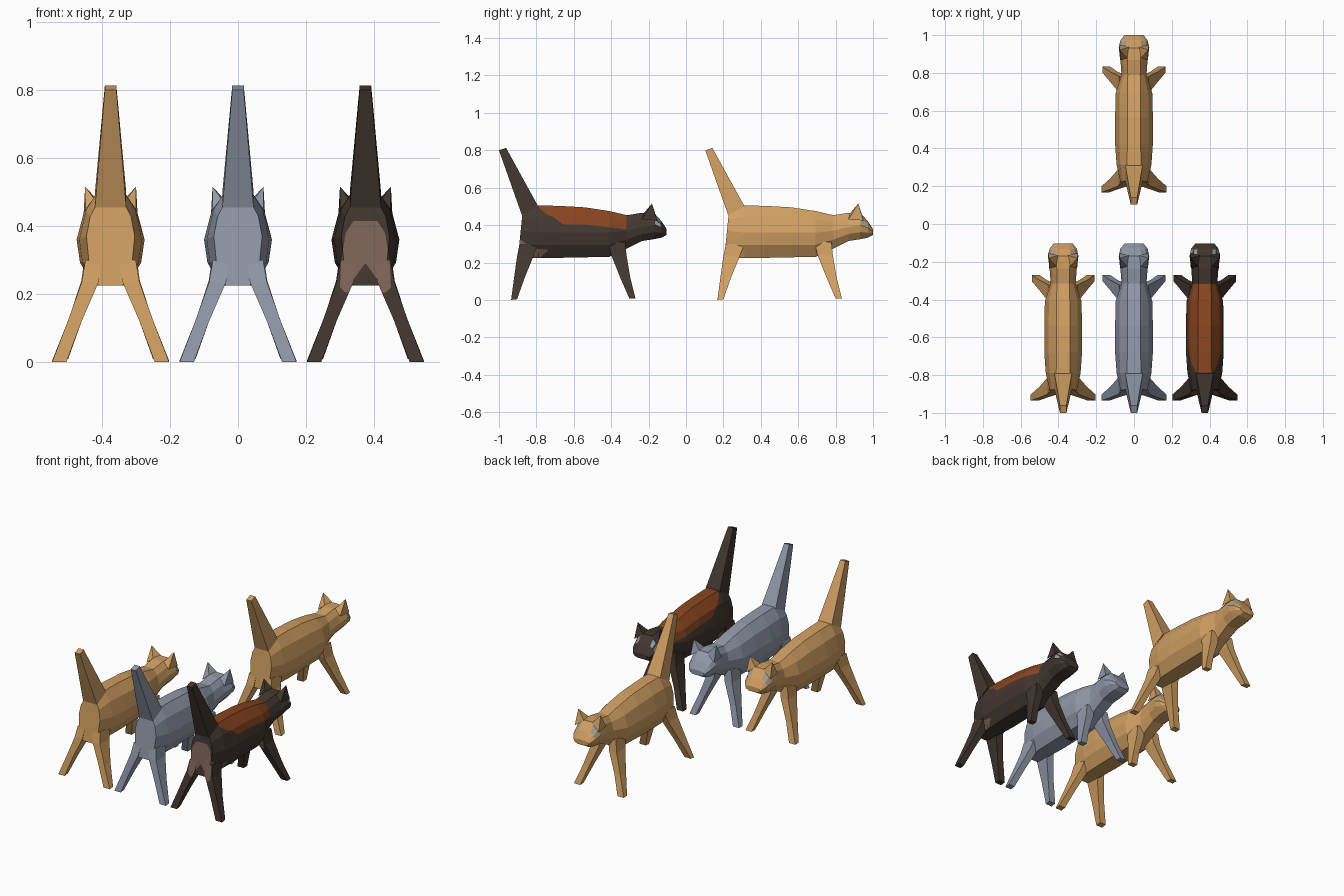
import bpy, bmesh
from mathutils import Vector

if "Cube" in bpy.data.objects:
    bpy.data.objects.remove(bpy.data.objects["Cube"])


def material(name, rgb):
    m = bpy.data.materials.new(name)
    m.diffuse_color = (*rgb, 1)
    m.use_nodes = True
    m.node_tree.nodes["Principled BSDF"].inputs["Base Color"].default_value = m.diffuse_color
    return m


TAN = material("tan fur", (0.64, 0.35, 0.125))
GREY = material("grey fur", (0.29, 0.32, 0.40))
DARK = material("dark brown fur", (0.055, 0.038, 0.03))
RUST = material("rust fur", (0.25, 0.06, 0.014))
MOCHA = material("mocha fur", (0.21, 0.125, 0.095))
EYE = material("pale blue eye", (0.27, 0.34, 0.38))

# Cross-sections: y, top z, top half width, max half width, mid z, bottom z, tilt
BODY = [(-0.885, 0.467, 0.040, 0.071, 0.37, 0.225, 0.10),
        (-0.79, 0.505, 0.037, 0.092, 0.36, 0.225, 0.0),
        (-0.68, 0.503, 0.035, 0.100, 0.36, 0.225, 0.0),
        (-0.54, 0.495, 0.035, 0.100, 0.36, 0.228, 0.0),
        (-0.41, 0.475, 0.035, 0.097, 0.36, 0.230, 0.0),
        (-0.315, 0.453, 0.033, 0.066, 0.37, 0.275, 0.0)]
HEAD = [BODY[-1],
        (-0.235, 0.466, 0.034, 0.072, 0.39, 0.315, 0.0),
        (-0.170, 0.465, 0.038, 0.081, 0.40, 0.325, 0.0),
        (-0.130, 0.420, 0.034, 0.072, 0.385, 0.333, 0.0),
        (-0.103, 0.378, 0.026, 0.050, 0.365, 0.348, 0.0)]

# Coat patches, right half of a convex outline
SADDLE = [(0.065, -0.318), (0.088, -0.41), (0.088, -0.66), (0.07, -0.74), (0.045, -0.785)]
RUMP = [(0.035, 0.415), (0.058, 0.38), (0.071, 0.30), (0.075, 0.22), (0.06, 0.205)]
NOTCH = [(0.001, 0.29), (0.05, 0.222)]


def ring(y, zt, wt, wm, zm, zb, tilt):
    half = [(wt, zt), (wt + (wm - wt) * 0.65, zt - (zt - zm) * 0.4), (wm, zm),
            (wm * 0.9, (zm + zb) / 2), (wm * 0.5, zb)]
    pts = half + [(-x, z) for x, z in reversed(half)]
    return [Vector((x, y + tilt * (z - 0.36), z)) for x, z in pts]


def box_ring(x0, x1, y0, y1, z0, z1=None):
    """Four-sided ring; z0 at the back edge, z1 at the front edge."""
    z1 = z0 if z1 is None else z1
    return [Vector(p) for p in ((x0, y0, z0), (x1, y0, z0), (x1, y1, z1), (x0, y1, z1))]


def loft(bm, rings):
    rows = [[bm.verts.new(p) for p in r] for r in rings]
    n = len(rows[0])
    for a, b in zip(rows, rows[1:]):
        for i in range(n):
            bm.faces.new((a[i], a[(i + 1) % n], b[(i + 1) % n], b[i]))
    bm.faces.new(rows[0])
    bm.faces.new(rows[-1])


def mirrored(bm, rings):
    for s in (1, -1):
        loft(bm, [[Vector((s * p.x, p.y, p.z)) for p in r] for r in rings])


def paint(bm, half, axis, slot, rule):
    """Cut a convex outline into the faces (seen along z or y) and colour it."""
    poly = half + [(-x, v) for x, v in reversed(half)]
    flat = lambda u, v: Vector((u, v, 0)) if axis == 'z' else Vector((u, 0, v))
    mid = sum((flat(*p) for p in poly), Vector()) / len(poly)
    along = Vector((0, 0, 1)) if axis == 'z' else Vector((0, 1, 0))
    planes = []
    for p, q in zip(poly, poly[1:] + poly[:1]):
        a, b = flat(*p), flat(*q)
        no = (b - a).cross(along).normalized()
        if no.dot(mid - a) < 0:
            no = -no
        planes.append((a, no))
        bmesh.ops.bisect_plane(bm, geom=bm.verts[:] + bm.edges[:] + bm.faces[:],
                               dist=1e-5, plane_co=a, plane_no=no)
    bm.normal_update()
    for f in bm.faces:
        c = f.calc_center_median()
        if rule(f, c) and all(no.dot(c - a) > 0 for a, no in planes):
            f.material_index = slot


def make_part(name, bm, mats, offset, patched):
    bmesh.ops.recalc_face_normals(bm, faces=bm.faces[:])
    if patched:
        if name.endswith("body"):
            paint(bm, SADDLE, 'z', 1, lambda f, c: c.z > 0.4)
        paint(bm, RUMP, 'y', 2, lambda f, c: f.normal.y < -0.05 and c.y < -0.3)
        if name.endswith("body"):
            paint(bm, NOTCH, 'y', 0, lambda f, c: c.y < -0.8)
    me = bpy.data.meshes.new(name)
    bm.to_mesh(me)
    bm.free()
    for m in mats:
        me.materials.append(m)
    ob = bpy.data.objects.new(name, me)
    ob.location = offset
    bpy.context.collection.objects.link(ob)


def cat(label, fur, x, y, patched=False):
    at = (x, y, 0)
    mats = [fur, RUST, MOCHA] if patched else [fur]

    # Torso
    bm = bmesh.new()
    loft(bm, [ring(*r) for r in BODY])
    make_part(label + "_body", bm, mats, at, patched)

    # Head with eyes inset in the two upper cheek faces
    bm = bmesh.new()
    loft(bm, [ring(*r) for r in HEAD])
    bm.normal_update()
    eyes = []
    for f in bm.faces:
        c = f.calc_center_median()
        if -0.165 < c.y < -0.135 and 0.04 < abs(c.x) < 0.072 and c.z > 0.40:
            eyes.append(f)
    bmesh.ops.inset_individual(bm, faces=eyes, thickness=0.008)
    for f in eyes:
        f.material_index = 1
    make_part(label + "_head", bm, [fur, EYE], at, False)

    # Ears
    bm = bmesh.new()
    for s in (1, -1):
        base = [bm.verts.new((s * px, py, pz)) for px, py, pz in
                ((0.026, -0.165, 0.463), (0.080, -0.155, 0.425),
                 (0.074, -0.235, 0.430), (0.036, -0.225, 0.464))]
        tip = bm.verts.new((s * 0.075, -0.182, 0.516))
        bm.faces.new(base)
        for i in range(4):
            bm.faces.new((base[i], base[(i + 1) % 4], tip))
    make_part(label + "_ears", bm, mats, at, False)

    # Raised tail
    bm = bmesh.new()
    loft(bm, [box_ring(-0.046, 0.046, -0.878, -0.79, 0.455, 0.500),
              box_ring(-0.017, 0.017, -1.0, -0.962, 0.80, 0.813)])
    make_part(label + "_tail", bm, mats, at, False)

    # Hind legs
    bm = bmesh.new()
    mirrored(bm, [box_ring(0.025, 0.074, -0.890, -0.79, 0.30),
                  box_ring(0.035, 0.085, -0.903, -0.815, 0.235),
                  box_ring(0.085, 0.126, -0.919, -0.862, 0.12),
                  box_ring(0.130, 0.172, -0.935, -0.903, 0.0, 0.004)])
    make_part(label + "_hind_legs", bm, mats, at, patched)

    # Front legs
    bm = bmesh.new()
    mirrored(bm, [box_ring(0.025, 0.076, -0.415, -0.325, 0.31),
                  box_ring(0.035, 0.086, -0.400, -0.318, 0.24),
                  box_ring(0.085, 0.125, -0.352, -0.298, 0.12),
                  box_ring(0.125, 0.166, -0.303, -0.270, 0.008)])
    make_part(label + "_front_legs", bm, mats, at, patched)


cat("left_tan_cat", TAN, -0.375, 0)
cat("grey_cat", GREY, 0, 0)
cat("dark_cat", DARK, 0.375, 0, patched=True)
cat("leading_tan_cat", TAN, 0, 1.103)
